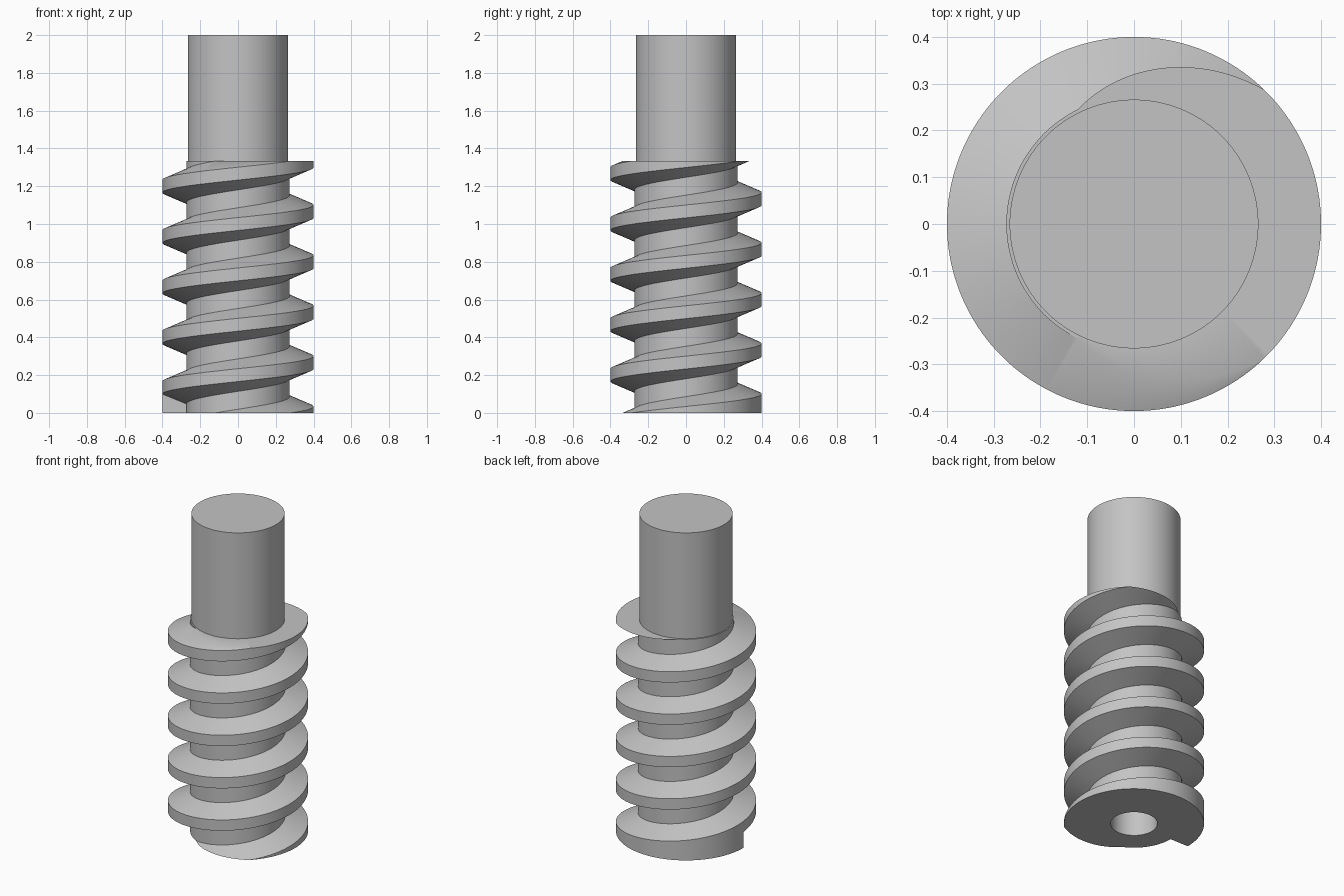
import bpy, bmesh
from math import cos, sin, pi, radians

cube = bpy.data.objects.get("Cube")
if cube:
    bpy.data.objects.remove(cube, do_unlink=True)

PITCH = 2 / 7.5
THREAD_TOP = 5 * PITCH
CREST_R, ROOT_R, SHAFT_R, BORE_R = 0.4, 0.273, 0.266, 0.133
CREST_HALF, ROOT_HALF = 0.034, 0.086
BORE_DEPTH = 0.6
STEPS = 180


def thread_radius(z, centre):
    """Radius of the helical tooth at height z, for a tooth centred at centre."""
    d = abs((z - centre + PITCH / 2) % PITCH - PITCH / 2)
    t = (d - CREST_HALF) / (ROOT_HALF - CREST_HALF)
    return CREST_R + (ROOT_R - CREST_R) * min(max(t, 0), 1)


def column(turn, filled):
    """Half profile of the screw at one angle: bore, teeth, shaft."""
    centre = PITCH * turn
    pts = [(0, BORE_DEPTH), (BORE_R, BORE_DEPTH), (BORE_R, 0)]
    start = CREST_R if filled else thread_radius(0, centre)
    pts.append((start, 0))
    for k in range(-1, 6):
        c = centre + k * PITCH
        for r, dz in ((ROOT_R, -ROOT_HALF), (CREST_R, -CREST_HALF),
                      (CREST_R, CREST_HALF), (ROOT_R, ROOT_HALF)):
            z = c + dz
            if filled and k == 0 and r == ROOT_R and dz < 0:
                z = -1  # solid foot under the first half turn
            if z <= 0:
                pts.append((start, 0))
            elif z >= THREAD_TOP:
                pts.append((thread_radius(THREAD_TOP, centre), THREAD_TOP))
            else:
                pts.append((r, z))
    pts.append((thread_radius(THREAD_TOP, centre), THREAD_TOP))
    return pts + [(SHAFT_R, THREAD_TOP), (SHAFT_R, 2), (0, 2)]


# Angles round the axis; the half-turn angle is doubled to make the foot's end wall
half = STEPS // 2
stations = [(i / STEPS, True) for i in range(half + 1)]
stations += [(i / STEPS, False) for i in range(half, STEPS + 1)]

bm = bmesh.new()
cols = []
for turn, filled in stations:
    a = 2 * pi * turn
    cols.append([bm.verts.new((r * cos(a), r * sin(a), z))
                 for r, z in column(turn, filled)])
for p, q in zip(cols, cols[1:]):
    for i in range(len(p) - 1):
        bm.faces.new((p[i], q[i], q[i + 1], p[i + 1]))
bmesh.ops.remove_doubles(bm, verts=bm.verts, dist=0.00002)
bmesh.ops.recalc_face_normals(bm, faces=bm.faces)

mesh = bpy.data.meshes.new("worm_screw")
bm.to_mesh(mesh)
bm.free()
screw = bpy.data.objects.new("worm_screw", mesh)
bpy.context.collection.objects.link(screw)

# Plain grey metal
grey = bpy.data.materials.new("plain_grey")
grey.use_nodes = True
colour = (0.55, 0.55, 0.55, 1)
grey.diffuse_color = colour
grey.node_tree.nodes["Principled BSDF"].inputs["Base Color"].default_value = colour
mesh.materials.append(grey)

bpy.ops.object.select_all(action="DESELECT")
screw.select_set(True)
bpy.context.view_layer.objects.active = screw
bpy.ops.object.shade_smooth_by_angle(angle=radians(30))
